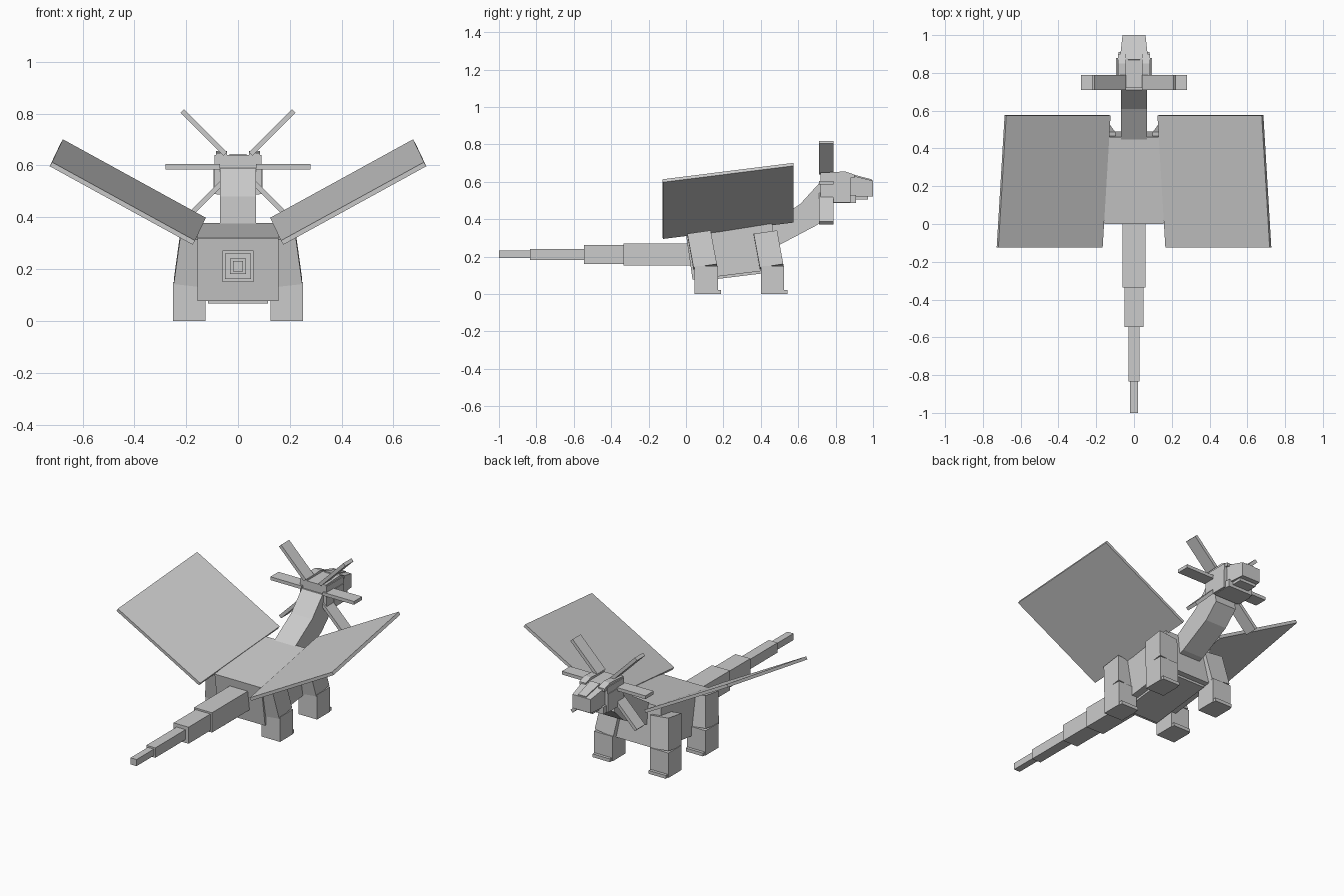
import bpy, bmesh
from math import sin, cos, radians
from mathutils import Vector

old = bpy.data.objects.get("Cube")
if old:
    bpy.data.objects.remove(old, do_unlink=True)

grey = bpy.data.materials.new("stone_grey")
grey.use_nodes = True
grey.diffuse_color = (0.6, 0.6, 0.6, 1)
grey.node_tree.nodes["Principled BSDF"].inputs["Base Color"].default_value = (0.6, 0.6, 0.6, 1)


def finish(name, bm, mirror=False):
    bmesh.ops.recalc_face_normals(bm, faces=bm.faces)
    mesh = bpy.data.meshes.new(name)
    bm.to_mesh(mesh)
    bm.free()
    mesh.materials.append(grey)
    ob = bpy.data.objects.new(name, mesh)
    bpy.context.collection.objects.link(ob)
    if mirror:
        ob.modifiers.new("Mirror", 'MIRROR')
        ob.modifiers["Mirror"].use_mirror_merge = False
    return ob


def prism(name, profile, x0, x1, mirror=False):
    """Side profile (y, z) extruded across x."""
    bm = bmesh.new()
    face = bm.faces.new([bm.verts.new((x0, y, z)) for y, z in profile])
    ext = bmesh.ops.extrude_face_region(bm, geom=[face])
    moved = [v for v in ext["geom"] if isinstance(v, bmesh.types.BMVert)]
    bmesh.ops.translate(bm, verts=moved, vec=(x1 - x0, 0, 0))
    return finish(name, bm, mirror)


def box(name, xs, ys, zs, mirror=False):
    (y0, y1), (z0, z1) = ys, zs
    return prism(name, [(y0, z0), (y1, z0), (y1, z1), (y0, z1)], *xs, mirror)


def slanted(name, corner, u, v, w, mirror=True):
    """Tilted block spanned by three edge vectors from one corner."""
    c, u, v, w = map(Vector, (corner, u, v, w))
    bm = bmesh.new()
    bmesh.ops.create_cube(bm, size=1)
    for p in bm.verts:
        a, b, d = p.co + Vector((0.5, 0.5, 0.5))
        p.co = c + u * a + v * b + w * d
    return finish(name, bm, mirror)


# Body and belly plate
prism("body", [(0.035, 0.077), (0.49, 0.133), (0.46, 0.378), (0.0, 0.32)], -0.157, 0.157)
prism("belly_plate", [(0.06, 0.067), (0.46, 0.116), (0.46, 0.14), (0.06, 0.09)], -0.115, 0.115)

# Tail, each segment thinner than the last
tail = [(0.03, -0.335, 0.06), (-0.335, -0.545, 0.05), (-0.545, -0.835, 0.03), (-0.835, -1.0, 0.02)]
for i, (front, back, r) in enumerate(tail):
    box(f"tail_segment_{i + 1}", (-r, r), (back, front), (0.211 - r, 0.211 + r))

# Neck, bent upward
prism("neck", [(0.43, 0.365), (0.61, 0.48), (0.71, 0.59), (0.76, 0.59), (0.785, 0.45),
               (0.70, 0.368), (0.505, 0.265), (0.45, 0.25)], -0.07, 0.07)

# Legs: upright lower leg, leaning thigh, small toe strip
for label, y in (("rear", 0.045), ("front", 0.4)):
    box(f"{label}_lower_legs", (0.125, 0.25), (y, y + 0.125), (0, 0.15), True)
    box(f"{label}_toes", (0.13, 0.245), (y + 0.12, y + 0.143), (0, 0.02), True)
    slanted(f"{label}_thighs", (0.124, y - 0.005, 0.128),
            (0.124, 0, 0.014), (0, 0.125, 0.018), (-0.025, -0.033, 0.18))

# Wings: thin flat boards raised outward
slanted("wings", (0.166, -0.125, 0.31), (0.552, 0, 0.303), (-0.042, 0.7, 0.088),
        (0.009, 0.001, -0.016))

# Head
box("skull", (-0.09, 0.09), (0.72, 0.88), (0.515, 0.64))
snout = prism("snout", [(0.86, 0.52), (1.0, 0.522), (1.0, 0.605), (0.88, 0.635)], -0.074, 0.074)
ridge = prism("snout_ridge", [(0.86, 0.62), (0.995, 0.59), (0.995, 0.612), (0.87, 0.645)],
              -0.032, 0.032)
for part in (snout, ridge):
    for v in part.data.vertices:
        if v.co.y > 0.95:
            v.co.x *= 0.82
box("jaw", (-0.083, 0.083), (0.785, 0.91), (0.487, 0.53))
box("chin", (-0.055, 0.055), (0.9, 0.972), (0.505, 0.53))
box("cheeks", (0.078, 0.094), (0.785, 0.88), (0.49, 0.6), True)
prism("brows", [(0.72, 0.63), (0.72, 0.648), (0.85, 0.655), (0.9, 0.638), (0.9, 0.62)],
      0.042, 0.085, True)

# Head spines: three flat blades on each side
for label, angle, reach in (("upper", 45, 0.315), ("middle", 0, 0.28), ("lower", -45, 0.315)):
    a = radians(angle)
    out, up = Vector((cos(a), 0, sin(a))), Vector((-sin(a), 0, cos(a)))
    start = Vector((0, 0.71, 0.595)) + out * 0.07 - up * 0.01
    length = reach - 0.07 if angle == 0 else 0.235
    slanted(f"{label}_spines", start, out * length, (0, 0.078, 0), up * 0.02)
